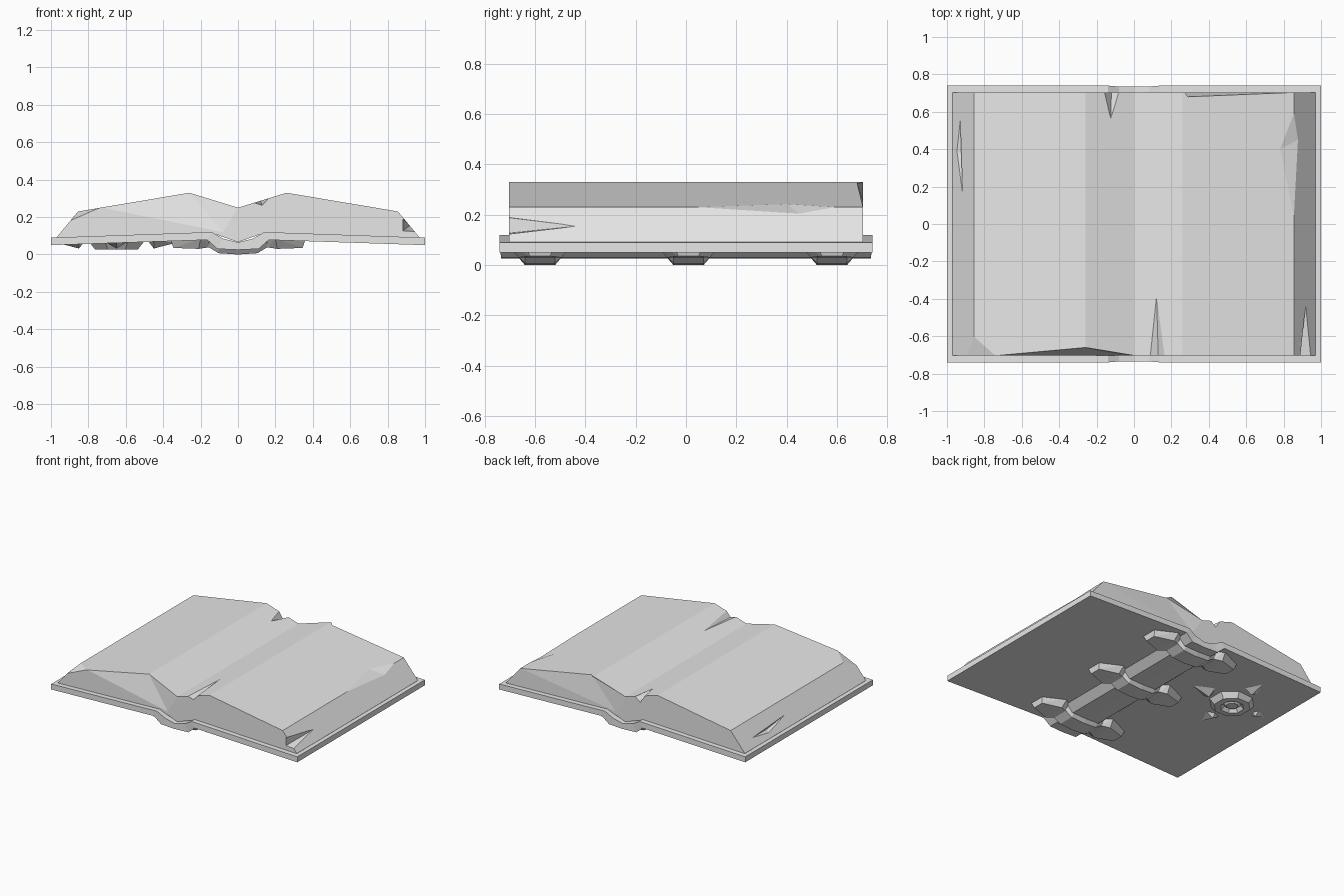
import bpy, bmesh, math

if "Cube" in bpy.data.objects:
    bpy.data.objects.remove(bpy.data.objects["Cube"])

grey = bpy.data.materials.new("light grey")
grey.diffuse_color = (0.8, 0.8, 0.8, 1)
grey.use_nodes = True
grey.node_tree.nodes["Principled BSDF"].inputs["Base Color"].default_value = grey.diffuse_color


def finish(name, bm):
    bmesh.ops.recalc_face_normals(bm, faces=bm.faces)
    me = bpy.data.meshes.new(name)
    bm.to_mesh(me)
    bm.free()
    me.materials.append(grey)
    ob = bpy.data.objects.new(name, me)
    bpy.context.collection.objects.link(ob)
    return ob


def mirrored(half):
    """Mirror a half profile that starts on x = 0."""
    return [(-x, z) for x, z in reversed(half[1:])] + half


def slab(name, top, bottom, y, top_half, bottom_half):
    """Strip with matching top and bottom profiles, extruded along y."""
    bm = bmesh.new()
    rings = []
    for (xt, zt), (xb, zb) in zip(top, bottom):
        rings.append([bm.verts.new(p) for p in (
            (xt, y - top_half, zt), (xt, y + top_half, zt),
            (xb, y + bottom_half, zb), (xb, y - bottom_half, zb))])
    for a, b in zip(rings, rings[1:]):
        for i in range(4):
            j = (i + 1) % 4
            bm.faces.new((a[i], a[j], b[j], b[i]))
    bm.faces.new(rings[0])
    bm.faces.new(rings[-1])
    return finish(name, bm)


def hull(name, points):
    bm = bmesh.new()
    for p in points:
        bm.verts.new(p)
    res = bmesh.ops.convex_hull(bm, input=bm.verts)
    loose = [v for v in bm.verts if not v.link_faces]
    bmesh.ops.delete(bm, geom=loose, context='VERTS')
    return finish(name, bm)


# Cover with the dipped spine
cover_top = mirrored([(0, 0.065), (0.08, 0.085), (0.14, 0.12), (1, 0.09)])
cover_bottom = mirrored([(0, 0.025), (0.11, 0.03), (0.165, 0.078), (1, 0.05)])
cover = slab("cover", cover_top, cover_bottom, 0, 0.74, 0.74)
for v in cover.data.vertices:
    if abs(v.co.x) < 0.12:
        v.co.y *= 0.993

# Page block
pages_top = mirrored([(0, 0.25), (0.26, 0.33), (0.855, 0.23), (0.97, 0.092)])
pages_bottom = mirrored([(0, 0.066), (0.14, 0.115), (0.855, 0.09), (0.97, 0.085)])
pages = slab("pages", pages_top, pages_bottom, 0, 0.703, 0.703)

# Worn chips and tears cut out of the pages
chips = [
    # front and back top edge wear
    [(-0.73, -0.703, 0.251), (-0.26, -0.66, 0.331), (0, -0.703, 0.25), (-0.08, -0.703, 0.12),
     (-0.73, -0.8, 0.251), (-0.26, -0.8, 0.36), (0, -0.8, 0.25), (-0.08, -0.8, 0.12)],
    [(0.85, 0.703, 0.231), (0.29, 0.68, 0.326), (0, 0.703, 0.25), (0.08, 0.703, 0.12),
     (0.85, 0.8, 0.231), (0.29, 0.8, 0.36), (0, 0.8, 0.25), (0.08, 0.8, 0.12)],
    # front left corner
    [(-0.895, -0.71, 0.18), (-0.855, -0.6, 0.231), (-0.73, -0.71, 0.252), (-0.9, -0.8, 0.3)],
    # right upper edge
    [(0.855, 0.6, 0.231), (0.78, 0.4, 0.243), (0.877, 0.45, 0.204), (0.855, 0.02, 0.231),
     (0.9, 0.4, 0.26)],
    # left slope slit
    [(-0.93, 0.56, 0.142), (-0.917, 0.16, 0.157), (-0.96, 0.4, 0.12), (-0.905, 0.36, 0.12)],
    # right front tear
    [(0.88, -0.72, 0.19), (0.88, -0.72, 0.125), (0.96, -0.72, 0.12), (0.92, -0.43, 0.155),
     (0.98, -0.72, 0.2)],
    # tears beside the gutter
    [(0.08, -0.72, 0.278), (0.17, -0.72, 0.306), (0.13, -0.72, 0.262), (0.12, -0.36, 0.289),
     (0.12, -0.72, 0.34)],
    [(-0.075, 0.72, 0.27), (-0.165, 0.72, 0.305), (-0.12, 0.72, 0.235), (-0.125, 0.56, 0.29),
     (-0.12, 0.72, 0.34)],
]
for pts in chips:
    cutter = hull("chip_cutter", pts)
    cutter.hide_render = True
    mod = pages.modifiers.new("chip", 'BOOLEAN')
    mod.operation = 'DIFFERENCE'
    mod.solver = 'EXACT'
    mod.object = cutter
    bpy.context.view_layer.objects.active = pages
    bpy.ops.object.modifier_apply(modifier=mod.name)
    bpy.data.objects.remove(cutter)

# Raised spine bands with a flared clasp on each side
band_top = mirrored([(0, 0.035), (0.1, 0.04), (0.155, 0.085), (0.2, 0.085)])
band_bottom = mirrored([(0, 0), (0.105, 0.007), (0.155, 0.038), (0.2, 0.045)])
for y in (-0.58, 0.01, 0.58):
    slab("spine_band", band_top, band_bottom, y, 0.09, 0.06)
    for s in (-1, 1):
        pts = []
        for side in (-1, 1):
            for x, w, z in ((0.15, 0.09, 0.085), (0.2, 0.13, 0.085), (0.36, 0.06, 0.08),
                            (0.16, 0.06, 0.038), (0.21, 0.085, 0.03), (0.345, 0.04, 0.035)):
                pts.append((s * x, y + side * w, z))
        hull("spine_clasp", pts)

# Emblem under the left cover: stepped octagonal boss with a recessed stud
cx, cy = -0.65, 0.24
bm = bmesh.new()
rings = []
for r, z in ((0.16, 0.07), (0.125, 0.028), (0.08, 0.026), (0.06, 0.05), (0.04, 0.036)):
    rings.append([bm.verts.new((cx + r * math.cos(math.pi * (k + 0.5) / 4),
                                cy + r * math.sin(math.pi * (k + 0.5) / 4), z))
                  for k in range(8)])
for a, b in zip(rings, rings[1:]):
    for k in range(8):
        j = (k + 1) % 8
        bm.faces.new((a[k], a[j], b[j], b[k]))
bm.faces.new(rings[-1])
bm.faces.new(rings[0])
finish("emblem_boss", bm)

# Four pointed rays around the boss
for k in range(4):
    c, s = math.cos(k * math.pi / 2), math.sin(k * math.pi / 2)
    local = [(0.17, 0, 0.07), (0.2, 0.065, 0.07), (0.2, -0.065, 0.07),
             (0.34, 0, 0.068), (0.2, 0, 0.032)]
    hull("emblem_ray", [(cx + c * u - s * v, cy + s * u + c * v, z) for u, v, z in local])
